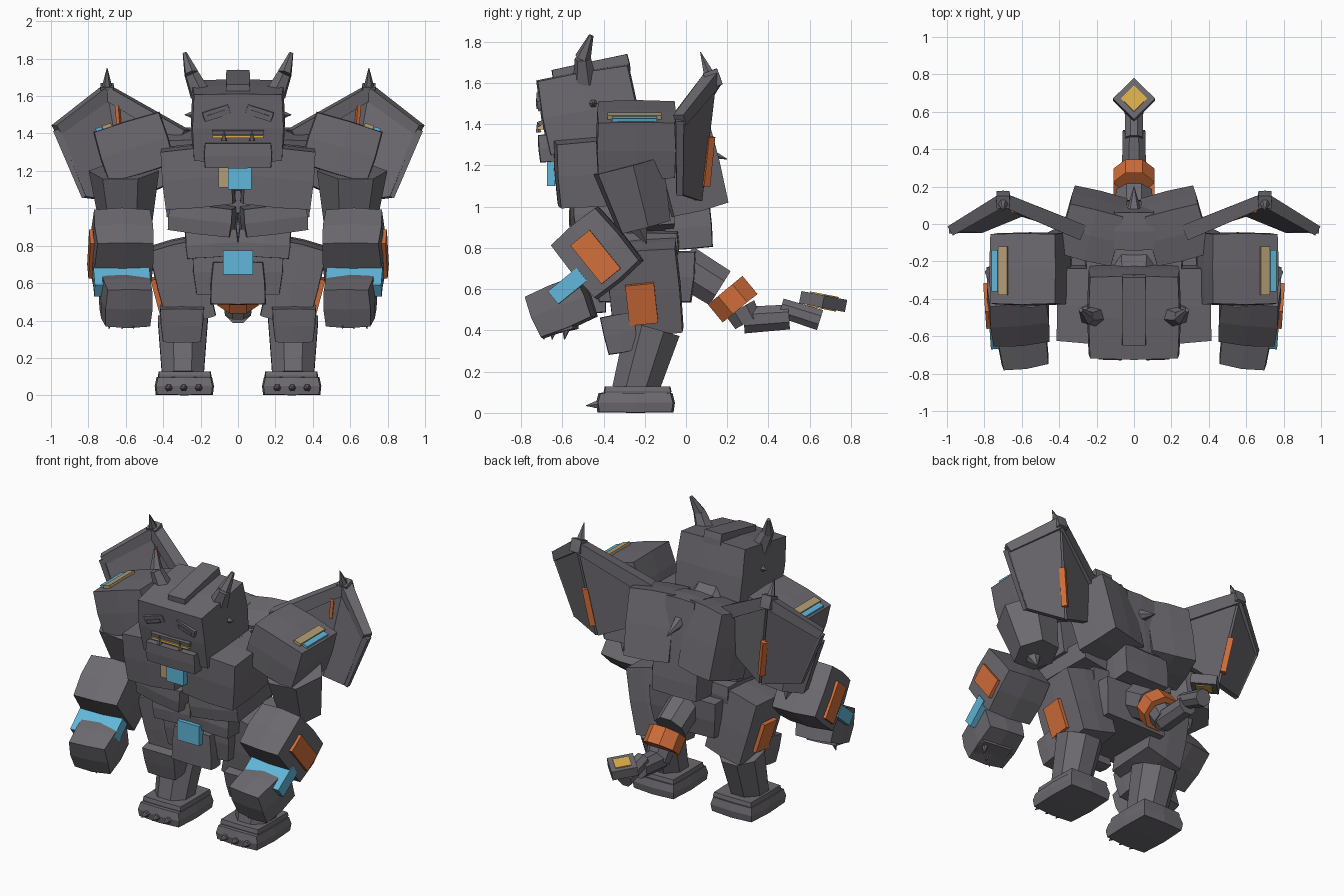
import bpy, bmesh
from math import radians
from mathutils import Vector, Matrix, Euler

old = bpy.data.objects.get("Cube")
if old:
    bpy.data.objects.remove(old, do_unlink=True)


def material(name, rgb):
    m = bpy.data.materials.new(name)
    m.use_nodes = True
    m.diffuse_color = (*rgb, 1)
    m.node_tree.nodes["Principled BSDF"].inputs["Base Color"].default_value = (*rgb, 1)
    return m


STONE = material("stone grey", (0.15, 0.142, 0.16))
ORANGE = material("burnt orange", (0.64, 0.155, 0.042))
CYAN = material("sky blue", (0.12, 0.47, 0.7))
TAN = material("tan", (0.45, 0.34, 0.18))
GOLD = material("gold", (0.72, 0.42, 0.07))


def finish(name, bm, mat, mirror):
    mesh = bpy.data.meshes.new(name)
    bmesh.ops.recalc_face_normals(bm, faces=bm.faces)
    bm.to_mesh(mesh)
    bm.free()
    mesh.materials.append(mat)
    ob = bpy.data.objects.new(name, mesh)
    bpy.context.collection.objects.link(ob)
    if mirror:
        mod = ob.modifiers.new("mirror", 'MIRROR')
        mod.use_mirror_merge = False
    return ob


def block(name, loc, size, rot=(0, 0, 0), mat=STONE, mirror=False, taper=1, bulge=0.06):
    """Box with faceted, slightly swollen faces; taper scales the top."""
    bm = bmesh.new()
    bmesh.ops.create_cube(bm, size=1)
    bmesh.ops.subdivide_edges(bm, edges=bm.edges[:], cuts=1, use_grid_fill=True)
    turn = Euler([radians(a) for a in rot]).to_matrix()
    for v in bm.verts:
        flat = sum(abs(c) < 0.01 for c in v.co)
        k = 1 + (taper - 1) * (v.co.z + 0.5)
        p = v.co * (1 + bulge * flat / 2)
        p = Vector((p.x * k * size[0], p.y * k * size[1], p.z * size[2]))
        v.co = turn @ p + Vector(loc)
    return finish(name, bm, mat, mirror)


def plate(name, loc, size, rot=(0, 0, 0), mat=STONE, mirror=False):
    return block(name, loc, size, rot, mat, mirror, bulge=0)


def tube(name, a, b, r1, r2, sides=8, mat=STONE, mirror=False, caps=True):
    """Faceted cylinder or cone between two points."""
    a, b = Vector(a), Vector(b)
    d = b - a
    spin = Matrix.Rotation(radians(180 / sides), 4, 'Z')
    m = Matrix.Translation((a + b) / 2) @ d.to_track_quat('Z', 'Y').to_matrix().to_4x4() @ spin
    bm = bmesh.new()
    bmesh.ops.create_cone(bm, cap_ends=caps, segments=sides, radius1=r1, radius2=r2,
                          depth=d.length, matrix=m)
    return finish(name, bm, mat, mirror)


def spike(name, a, b, r, mat=STONE, mirror=False):
    return tube(name, a, b, r, 0.002, 6, mat, mirror)


def sheet(name, points, thick, mat=STONE):
    """Mirrored flat panel through corner points."""
    bm = bmesh.new()
    bm.faces.new([bm.verts.new(p) for p in points])
    ob = finish(name, bm, mat, True)
    s = ob.modifiers.new("thickness", 'SOLIDIFY')
    s.thickness, s.offset = thick, 0
    return ob


# Head, crest, face
block("head", (0, -0.47, 1.468), (0.47, 0.44, 0.36), (10, 0, 0), bulge=0.07)
block("head_crest", (0, -0.46, 1.662), (0.125, 0.37, 0.08), (12, 0, 0), bulge=0.03)
block("jaw", (0, -0.6, 1.29), (0.35, 0.22, 0.13), (5, 0, 0))
plate("mouth", (0, -0.705, 1.382), (0.27, 0.03, 0.014), mat=GOLD)
plate("upper_lip", (0, -0.7, 1.405), (0.28, 0.03, 0.024), (10, 0, 0))
block("brow", (0.115, -0.705, 1.51), (0.14, 0.03, 0.05), (10, 18, 0), mirror=True)
plate("eye", (0.115, -0.722, 1.5), (0.1, 0.008, 0.022), (10, 18, 0), mirror=True)
spike("fang", (0.075, -0.715, 1.36), (0.075, -0.72, 1.41), 0.016, mirror=True)
tube("horn_base", (0.2, -0.49, 1.61), (0.25, -0.5, 1.72), 0.06, 0.04, 6, mirror=True)
tube("horn_tip", (0.25, -0.5, 1.72), (0.285, -0.46, 1.83), 0.04, 0.012, 6, mirror=True)
spike("ear", (0.23, -0.45, 1.5), (0.285, -0.45, 1.5), 0.03, mirror=True)
tube("neck", (0, -0.25, 1.2), (0, -0.42, 1.4), 0.18, 0.16)

# Throat pendant
plate("pendant", (0.01, -0.655, 1.16), (0.125, 0.04, 0.12), mat=CYAN)
plate("pendant_side", (-0.078, -0.645, 1.165), (0.05, 0.04, 0.11), mat=TAN)

# Torso
block("chest_core", (0, -0.16, 1.16), (0.5, 0.36, 0.36))
block("chest_plate", (0.212, -0.43, 1.175), (0.36, 0.39, 0.31), (4, 5, 3), mirror=True)
block("rib_plate", (0.185, -0.31, 0.955), (0.33, 0.48, 0.15), (4, -7, 4), mirror=True)
block("belly", (0.14, -0.27, 0.81), (0.27, 0.45, 0.14), (0, 4, 0), mirror=True)
block("pelvis", (0, -0.2, 0.66), (0.44, 0.44, 0.24), taper=1.1)
block("loin_plate", (0, -0.44, 0.6), (0.29, 0.1, 0.22), taper=0.9)
plate("belt_gem", (0, -0.5, 0.71), (0.16, 0.05, 0.13), mat=CYAN)
block("back_plate", (0.22, -0.01, 1.19), (0.29, 0.28, 0.42), (14, 0, 14), mirror=True)
block("spine_upper", (0, -0.01, 1.2), (0.21, 0.2, 0.42), (8, 0, 0))
block("spine_lower", (0, 0.01, 0.9), (0.32, 0.22, 0.2), (4, 0, 0))
spike("spine_spike", (0, 0.0, 1.3), (0, 0.2, 1.23), 0.06)

# Shoulders and arms
block("shoulder", (0.555, -0.24, 1.325), (0.36, 0.37, 0.28), (0, 17, 0), mirror=True)
plate("shoulder_tan_strip", (0.7, -0.25, 1.439), (0.05, 0.26, 0.02), (0, 17, 0), TAN, True)
plate("shoulder_blue_strip", (0.743, -0.25, 1.422), (0.035, 0.22, 0.02), (0, 17, 0), CYAN, True)
tube("upper_arm", (0.6, -0.2, 0.9), (0.61, -0.28, 1.2), 0.14, 0.19, 6, mirror=True)
spike("elbow_spike", (0.6, -0.23, 0.9), (0.6, -0.19, 0.82), 0.05, mirror=True)
block("forearm", (0.62, -0.43, 0.776), (0.3, 0.33, 0.28), (-50, 0, -5), mirror=True, bulge=0.1)
plate("forearm_panel", (0.783, -0.438, 0.756), (0.03, 0.24, 0.12), (-51, 0, -4), ORANGE, True)
block("wrist", (0.622, -0.565, 0.615), (0.3, 0.08, 0.18), (-51, 0, -4), CYAN, True, bulge=0)
block("hand", (0.6, -0.605, 0.515), (0.24, 0.21, 0.265), (-68, 0, -8), mirror=True, bulge=0.12)
block("fingers", (0.61, -0.62, 0.43), (0.2, 0.16, 0.08), (12, 0, -8), mirror=True)
for x, y in ((0.55, -0.68), (0.61, -0.64), (0.68, -0.58)):
    spike("hand_claw", (x, y, 0.42), (x + 0.01, y - 0.01, 0.355), 0.025, mirror=True)

# Wings: two bent panels under a pair of bars
apex, tip, low = (0.7, 0.13, 1.62), (0.97, -0.03, 1.42), (0.82, -0.03, 1.06)
fold, root, root_top = (0.6, 0.06, 1.03), (0.32, -0.03, 1.15), (0.29, -0.04, 1.38)
sheet("wing_outer_panel", (apex, tip, low, fold), 0.04)
sheet("wing_inner_panel", (apex, fold, root, root_top), 0.04)
tube("wing_outer_bar", apex, tip, 0.05, 0.04, 4, mirror=True)
tube("wing_inner_bar", root_top, apex, 0.06, 0.05, 4, mirror=True)
tube("wing_edge_bar", tip, low, 0.028, 0.022, 4, mirror=True)
spike("wing_spike", (0.7, 0.12, 1.62), (0.7, 0.07, 1.75), 0.035, mirror=True)
block("wing_joint", (0.7, 0.13, 1.62), (0.07, 0.07, 0.08), (20, 0, 0), mirror=True)
tube("wing_rear_stripe", (0.66, 0.118, 1.34), (0.62, 0.093, 1.1), 0.025, 0.025, 4, ORANGE, True)
tube("wing_front_stripe", (0.645, 0.072, 1.55), (0.635, 0.067, 1.42), 0.014, 0.014, 4, ORANGE, True)

# Legs and feet: thighs lean outward towards the hips
block("thigh", (0.3, -0.2, 0.61), (0.26, 0.33, 0.42), (5, 14, 0), mirror=True)
plate("thigh_panel", (0.424, -0.215, 0.53), (0.04, 0.14, 0.2), (6, 15, 0), ORANGE, True)
block("knee", (0.3, -0.32, 0.385), (0.2, 0.14, 0.18), (10, 0, 0), mirror=True, taper=1.15)
tube("shin", (0.295, -0.25, 0.1), (0.295, -0.16, 0.41), 0.12, 0.145, mirror=True)
block("ankle", (0.285, -0.235, 0.105), (0.27, 0.31, 0.045), mirror=True, bulge=0.06)
block("foot", (0.287, -0.245, 0.05), (0.29, 0.35, 0.09), mirror=True, taper=0.97, bulge=0.11)
for x in (0.21, 0.29, 0.37):
    tube("toe", (x, -0.42, 0.04), (x, -0.445, 0.04), 0.022, 0.018, 6, mirror=True)
    spike("toe_claw", (x, -0.44, 0.04), (x, -0.485, 0.035), 0.018, mirror=True)

# Tail: the orange band is an open cup with a floor
tube("tail_base", (0, -0.02, 0.72), (0, 0.165, 0.605), 0.11, 0.105)
tube("tail_band", (0, 0.19, 0.595), (0, 0.262, 0.508), 0.118, 0.118, mat=ORANGE, caps=False)
tube("tail_band_floor", (0, 0.254, 0.518), (0, 0.26, 0.51), 0.116, 0.116, mat=ORANGE)
tube("tail_link_1", (0, 0.262, 0.508), (0, 0.3, 0.44), 0.085, 0.075)
tube("tail_link_2", (0, 0.28, 0.45), (0, 0.5, 0.465), 0.07, 0.065)
tube("tail_link_3", (0, 0.46, 0.51), (0, 0.65, 0.45), 0.05, 0.055)


def tail_plate(name, size, height, mat):
    """Square turned into a diamond, then pitched with the tail tip."""
    bm = bmesh.new()
    turn = Matrix.Rotation(radians(-11), 3, 'X') @ Matrix.Rotation(radians(45), 3, 'Z')
    bmesh.ops.create_cube(bm, size=1)
    for v in bm.verts:
        p = Vector((v.co.x * size, v.co.y * size, v.co.z * height))
        v.co = turn @ p + Vector((0, 0.665, 0.54))
    finish(name, bm, mat, False)


tail_plate("tail_tip", 0.16, 0.06, STONE)
tail_plate("tail_tip_panels", 0.1, 0.072, GOLD)
